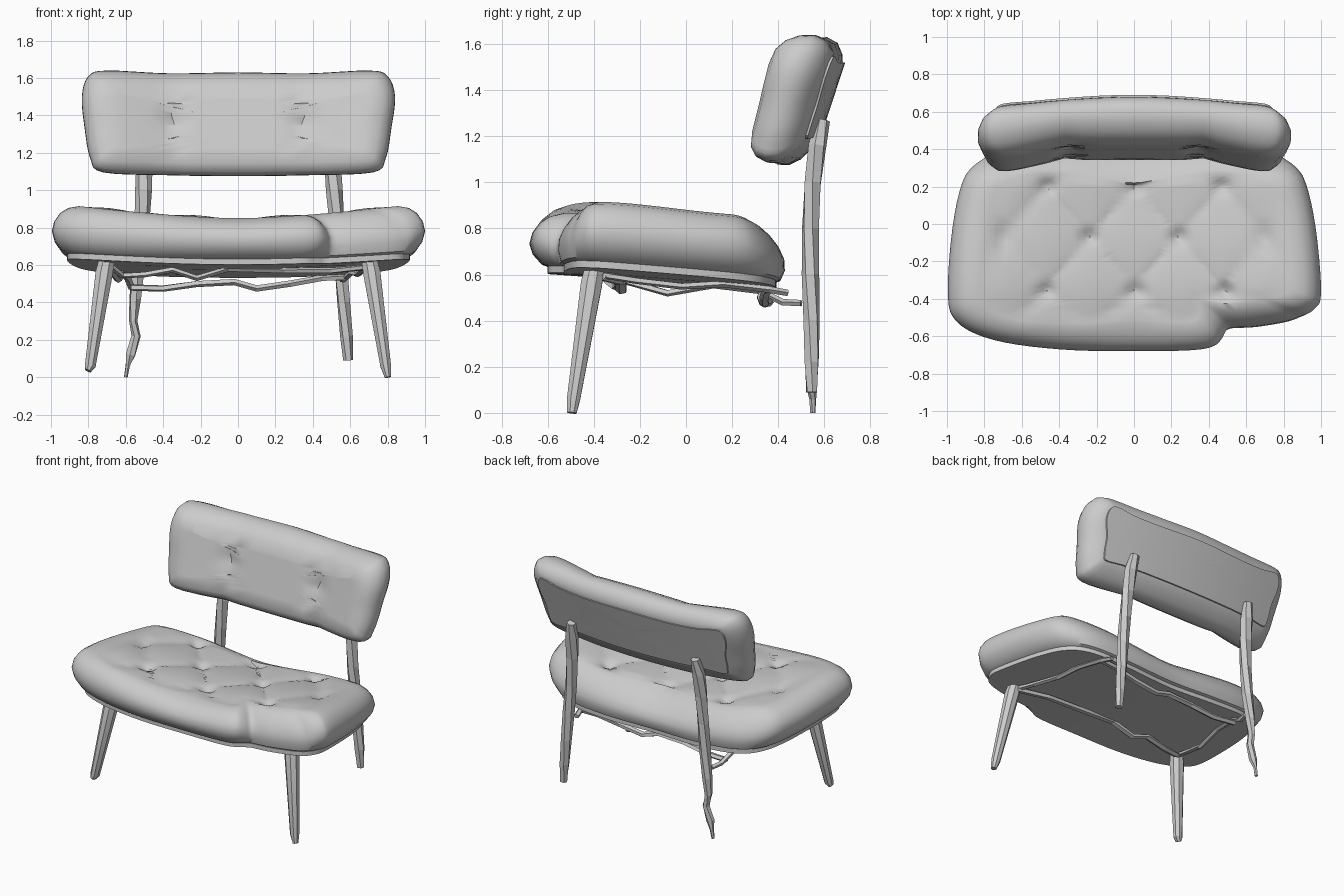
import bpy, bmesh
from math import sin, cos, pi, exp
from mathutils import Vector

if "Cube" in bpy.data.objects:
    bpy.data.objects.remove(bpy.data.objects["Cube"])


def smooth(a, b, v):
    t = max(0.0, min(1.0, (v - a) / (b - a)))
    return t * t * (3 - 2 * t)


def spline(pts, steps):
    """Closed smooth loop through 2D points."""
    out, n = [], len(pts)
    for i in range(n):
        a, b, c, d = (Vector(pts[(i + k) % n]) for k in (-1, 0, 1, 2))
        for s in range(steps):
            t = s / steps
            out.append(0.5 * (2 * b + (c - a) * t + (2 * a - 5 * b + 4 * c - d) * t * t
                              + (3 * b - a - 3 * c + d) * t ** 3))
    return out


def loft(name, rings, tips=None, angle=None):
    """Skin a list of rings, closing the ends with fans (tips) or flat caps."""
    bm = bmesh.new()
    rows = [[bm.verts.new(p) for p in r] for r in rings]
    n = len(rows[0])
    for a, b in zip(rows, rows[1:]):
        for i in range(n):
            j = (i + 1) % n
            bm.faces.new((a[i], a[j], b[j], b[i]))
    for k, row in enumerate((rows[0], rows[-1])):
        if tips:
            tip = bm.verts.new(tips[k])
            for i in range(n):
                bm.faces.new((row[i], row[(i + 1) % n], tip))
        else:
            bm.faces.new(row)
    bmesh.ops.recalc_face_normals(bm, faces=bm.faces)
    me = bpy.data.meshes.new(name)
    bm.to_mesh(me)
    bm.free()
    ob = bpy.data.objects.new(name, me)
    bpy.context.collection.objects.link(ob)
    if angle:
        bpy.context.view_layer.objects.active = ob
        ob.select_set(True)
        bpy.ops.object.shade_smooth_by_angle(angle=angle)
        ob.select_set(False)
    return ob


def tube(name, pts, radii, ref, sides=6, twist=0.0, angle=None):
    """Bar of changing size along a path; ref orients the cross-section."""
    P = [Vector(p) for p in pts]
    rings = []
    for i, p in enumerate(P):
        t = (P[min(i + 1, len(P) - 1)] - P[max(i - 1, 0)]).normalized()
        u = t.cross(Vector(ref)).normalized()
        v = u.cross(t)
        ru, rv = radii[i] if isinstance(radii, list) else radii
        ring = []
        for k in range(sides):
            a = 2 * pi * (k + 0.5) / sides + twist * i
            ring.append(p + u * ru * cos(a) + v * rv * sin(a))
        rings.append(ring)
    return loft(name, rings, angle=angle)


# Seat cushion: plan outline with the damaged front right corner
plan = spline([(1.0, -.33), (.96, .05), (.88, .3), (.72, .42), (.4, .46), (0, .46),
               (-.4, .46), (-.72, .42), (-.88, .3), (-.96, .05), (-.995, -.35),
               (-.95, -.52), (-.75, -.62), (-.4, -.67), (0, -.68), (.36, -.67),
               (.48, -.62), (.54, -.59), (.7, -.575), (.9, -.53), (.975, -.46)], 5)
seat_mid = Vector((0, -.08))


def base_z(p):
    return .615 - .065 * (p.y + .5) / .9 + .05 * p.x ** 2


def top_z(p):
    return .85 + .065 * min(1.1, abs(p.x) / .85) ** 1.5 - .045 * smooth(-.4, .25, p.y) \
        - .03 * smooth(.2, .4, p.y)


tufts = [(x, y) for y, xs in ((.2, (-.46, .01, .47)), (-.07, (-.7, -.24, .24, .7)),
                              (-.36, (-.47, .01, .49))) for x in xs]


def tufted(p, fade):
    u, v = p.x / .47 + (p.y + .07) / .54, p.x / .47 - (p.y + .07) / .54
    puff = .022 * abs(cos(pi * u) * cos(pi * v)) ** .5 - .014
    pit = sum(exp(-((p.x - x) ** 2 + (p.y - y) ** 2) / .0016) for x, y in tufts)
    return top_z(p) + fade * puff - .035 * pit


def seat_ring(inset, t):
    ring = []
    for p in plan:
        d = inset + .09 * t * smooth(.25, .44, p.y)
        if p.y < -.44:
            d += .11 * t * smooth(.44, .56, p.x) * (1 - smooth(.92, 1, p.x))
        q = p + (seat_mid - p).normalized() * d
        ring.append((q.x, q.y, base_z(q) + (top_z(q) - base_z(q)) * t))
    return ring


rings = []
under = seat_ring(.12, 0)
for s in (.25, .5, .75):
    rings.append([(p.x, p.y, base_z(p)) for p in
                  (seat_mid.lerp(Vector(q[:2]), s) for q in under)])
rings += [seat_ring(*r) for r in ((.12, 0), (.055, .08), (.015, .27), (0, .47), (.012, .66),
                                  (.045, .83), (.09, .94), (.15, 1.0))]
rim = rings[-1]
for k in range(1, 28):
    s = 1 - k / 28
    rings.append([(p.x, p.y, tufted(p, min(1, k / 5))) for p in
                  (seat_mid.lerp(Vector(q[:2]), s) for q in rim)])
loft("seat_cushion", rings, [(0, -.08, base_z(seat_mid)), (0, -.08, tufted(seat_mid, 1))], .7)

# Thin board under the cushion
board = []
for s, dz in ((.3, -.02), (.65, -.02), (1, -.02), (1, .01), (.65, .01)):
    row = [seat_mid.lerp(Vector(q[:2]), s) for q in seat_ring(.085, 0)]
    board.append([(p.x, p.y, base_z(p) + dz) for p in row])
loft("seat_board", board, [(0, -.08, base_z(seat_mid) - .02), (0, -.08, base_z(seat_mid) + .01)], .5)

# Backrest: front outline, curved and leaning back
face = spline([(0, 1.63), (.37, 1.625), (.7, 1.64), (.8, 1.61), (.84, 1.5), (.82, 1.33),
               (.79, 1.17), (.72, 1.095), (.37, 1.08), (0, 1.075), (-.37, 1.08),
               (-.72, 1.095), (-.79, 1.17), (-.82, 1.33), (-.835, 1.5), (-.8, 1.61),
               (-.7, 1.64), (-.37, 1.625)], 4)


def front_y(x, z):
    crease = .014 * exp(-((abs(x) - .35) / .04) ** 2)
    pit = .02 * exp(-((abs(x) - .35) ** 2 + (z - 1.37) ** 2) / .003)
    return .385 - .065 * smooth(.32, .72, abs(x)) + .25 * (z - 1.36) + crease + pit


def back_y(x, z):
    return .63 - .065 * (x / .75) ** 2 + .33 * (z - 1.36)


def back_ring(inset, d, scale=1.0, lift=0.0):
    ring = []
    for p in face:
        # pull towards a spine so the rounding stays even along the long edges
        spine = Vector((max(-.55, min(.55, p.x)), 1.36))
        q = p + (spine - p).normalized() * inset
        q = Vector((0, 1.36)).lerp(q, scale)
        f, b = front_y(q.x, q.y), back_y(q.x, q.y)
        ring.append((q.x, f + (b - f) * d + lift, q.y))
    return ring


rings = [back_ring(.14, 0, s / 12) for s in range(1, 12)]
rings += [back_ring(*r) for r in ((.14, 0), (.07, .05), (.025, .18), (.002, .38), (0, .6),
                                  (.025, .8), (.075, .94), (.11, .99))]
rings += [back_ring(.11, .99, s / 6) for s in (5, 4, 3, 2, 1)]
loft("backrest_cushion", rings, [(0, front_y(0, 1.36), 1.36), (0, back_y(0, 1.36), 1.36)], .7)

# Hard panel on the back of the backrest
rings = [back_ring(.11, .95)] + [back_ring(.11, 1, s / 6, .008) for s in (6, 5, 4, 3, 2, 1)]
loft("backrest_panel", rings, [(0, .58, 1.36), (0, back_y(0, 1.36) + .008, 1.36)], .5)

# Tapered, splayed front legs (the left one is a little short)
for side, name, foot in ((-1, "front_leg_left", .035), (1, "front_leg_right", 0)):
    tube(name, [(side * .70, -.395, .64), (side * .715, -.41, .56),
                (side * .79, -.488, .06), (side * .802, -.495, foot)],
         [(.043, .043), (.05, .05), (.031, .031), (.018, .022)], (0, 1, 0), 8, angle=.5)

# Twisted rear legs running up to the backrest
tube("rear_leg_right", [(.49, .595, 1.27), (.505, .57, 1.16), (.515, .55, 1.0), (.53, .54, .8),
                        (.55, .54, .6), (.565, .545, .4), (.58, .545, .22), (.588, .545, .09)],
     [(.03, .03), (.045, .04), (.045, .04), (.04, .038), (.04, .038), (.036, .036),
      (.034, .034), (.026, .025)], (0, 1, 0), 6, .25)
tube("rear_leg_left", [(-.49, .595, 1.27), (-.5, .57, 1.16), (-.505, .55, 1.0), (-.515, .54, .8),
                       (-.53, .54, .6), (-.55, .545, .42), (-.56, .545, .3), (-.545, .55, .22),
                       (-.575, .545, .12), (-.59, .55, .06), (-.6, .55, 0)],
     [(.03, .03), (.045, .04), (.045, .04), (.04, .038), (.038, .038), (.033, .034),
      (.022, .03), (.025, .025), (.028, .025), (.012, .015), (.01, .012)], (0, 1, 0), 6, .25)

# Wavy under-seat rails
rails = {
    "front_rail": ([(-.69, -.37, .6), (-.62, -.3, .545), (-.5, -.29, .55), (-.35, -.28, .575),
                    (-.22, -.28, .53), (-.05, -.28, .58), (.25, -.28, .57), (.5, -.29, .57),
                    (.7, -.37, .59)], (.025, .016)),
    "rear_rail": ([(-.57, .36, .48), (-.4, .34, .475), (-.22, .33, .5), (-.02, .33, .51),
                   (.1, .34, .475), (.28, .34, .5), (.45, .35, .53), (.58, .36, .535)], (.022, .018)),
    "side_rail_right": ([(.69, -.37, .6), (.67, -.22, .575), (.64, -.02, .55), (.61, .16, .56),
                         (.58, .36, .535), (.56, .44, .52)], (.02, .015)),
    "side_rail_left": ([(-.69, -.37, .6), (-.67, -.22, .56), (-.64, -.08, .52), (-.62, .12, .555),
                        (-.59, .32, .53), (-.57, .42, .48), (-.55, .5, .475)], (.02, .015)),
}
for name, (path, size) in rails.items():
    tube(name, path, size, (0, 0, 1), 5, .15)
